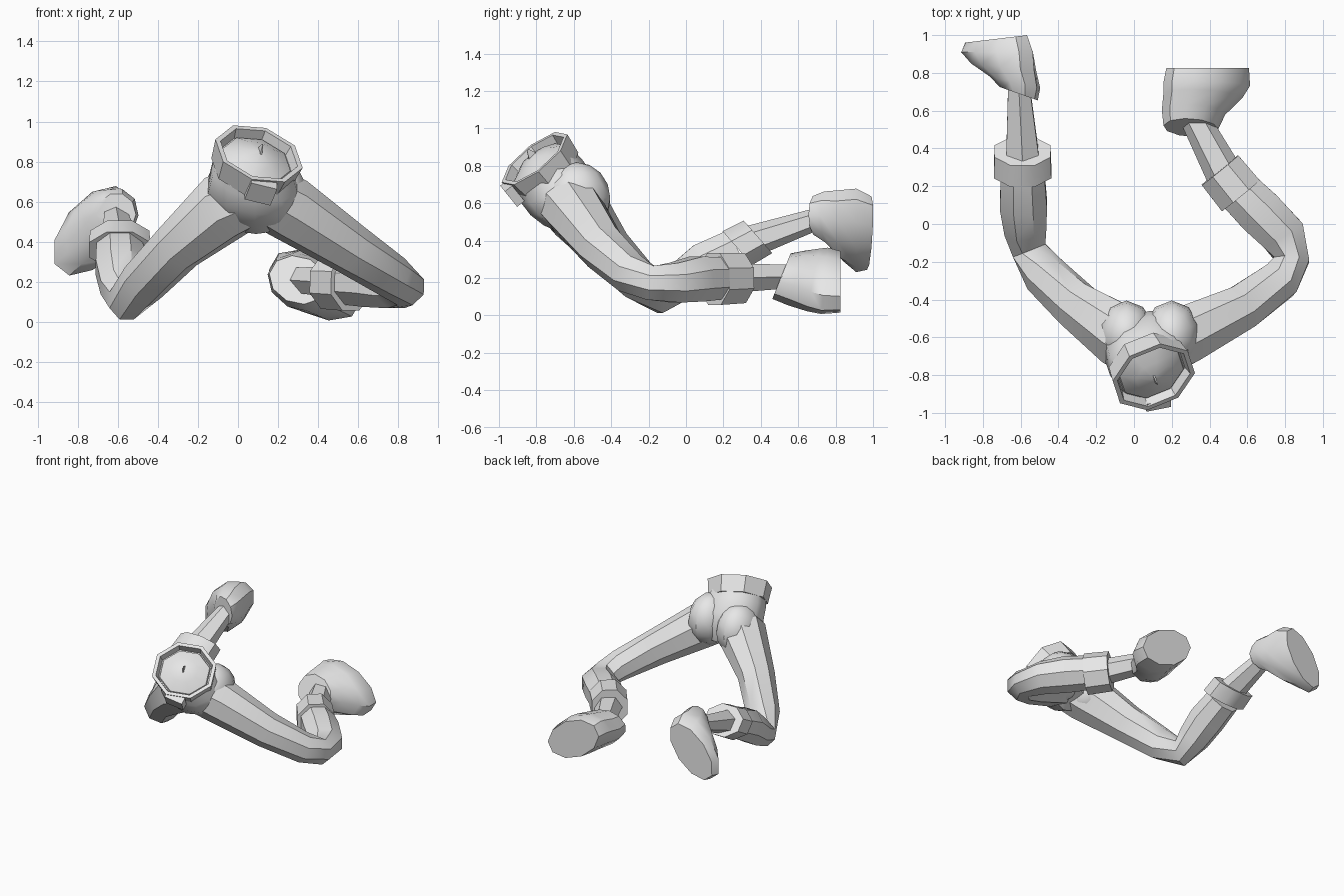
import bpy, bmesh, math
from mathutils import Vector, Matrix

cube = bpy.data.objects.get("Cube")
if cube:
    bpy.data.objects.remove(cube)

grey = bpy.data.materials.new("plain_grey")
grey.use_nodes = True
grey.diffuse_color = (0.8, 0.8, 0.8, 1)
grey.node_tree.nodes["Principled BSDF"].inputs["Base Color"].default_value = (0.8, 0.8, 0.8, 1)


def finish(name, bm):
    bmesh.ops.recalc_face_normals(bm, faces=bm.faces)
    mesh = bpy.data.meshes.new(name)
    bm.to_mesh(mesh)
    bm.free()
    mesh.materials.append(grey)
    obj = bpy.data.objects.new(name, mesh)
    bpy.context.collection.objects.link(obj)
    bpy.ops.object.select_all(action="DESELECT")
    obj.select_set(True)
    bpy.context.view_layer.objects.active = obj
    bpy.ops.object.shade_smooth_by_angle(angle=math.radians(40))


def loft(name, sections, sides, u_ref, normals=None):
    """Skin rings (x, y, z, radius_u, radius_v); normals blend between two ends."""
    bm = bmesh.new()
    centers = [Vector(s[:3]) for s in sections]
    last = len(sections) - 1
    rings = []
    for i, s in enumerate(sections):
        if normals:
            n = Vector(normals[0]).lerp(Vector(normals[1]), i / last).normalized()
        else:
            n = Vector()
            if i > 0:
                n += (centers[i] - centers[i - 1]).normalized()
            if i < last:
                n += (centers[i + 1] - centers[i]).normalized()
            n.normalize()
        u = Vector(u_ref)
        u = (u - n * u.dot(n)).normalized()
        v = n.cross(u)
        ring = []
        for k in range(sides):
            a = math.tau * (k + 0.5) / sides
            ring.append(bm.verts.new(centers[i] + u * s[3] * math.cos(a) + v * s[4] * math.sin(a)))
        rings.append(ring)
    for a, b in zip(rings, rings[1:]):
        for k in range(sides):
            j = (k + 1) % sides
            bm.faces.new((a[k], a[j], b[j], b[k]))
    bm.faces.new(rings[0])
    bm.faces.new(rings[-1])
    finish(name, bm)


# Waist frame: axis leans forward, up and to the left
axis = Vector((0.3, -0.6, 0.74)).normalized()
back = Vector((0, 0.78, 0.63)).normalized()
across = back.cross(axis)
waist = Vector((0.105, -0.81, 0.84))


def waist_ring(height, radius, squash=0.94):
    return (*(waist + axis * height), radius, radius * squash)


# Pelvis
loft("pelvis", [(0.09, -0.775, 0.8, 0.2, 0.185), (0.085, -0.72, 0.72, 0.23, 0.2),
                (0.085, -0.66, 0.64, 0.25, 0.2), (0.085, -0.61, 0.56, 0.2, 0.17),
                (0.09, -0.57, 0.48, 0.1, 0.1)], 10, (1, 0, 0), (axis, (0, -0.4, 0.9)))

# Belt with a thin open rim
loft("belt", [waist_ring(-0.12, 0.215), waist_ring(0, 0.232),
              waist_ring(0, 0.205), waist_ring(-0.07, 0.19)],
     8, (1, 0, 0.35), (axis, axis))

# Domed waist cap with a small pointed fin
loft("waist_cap", [waist_ring(-0.08, 0.195), waist_ring(-0.04, 0.18),
                   waist_ring(0.0, 0.1), waist_ring(0.02, 0.02)],
     8, (1, 0, 0.35), (axis, axis))
loft("cap_fin", [waist_ring(0.0, 0.008, 6), waist_ring(0.06, 0.003, 3)],
     4, (1, 0, 0.3), (axis, axis))

# Belt buckle
bm = bmesh.new()
bmesh.ops.create_cube(bm, size=1)
frame = Matrix((across, back, axis)).transposed().to_4x4()
place = waist - back * 0.21 - axis * 0.065 + across * 0.03
bm.transform(Matrix.Translation(place) @ frame @ Matrix.Diagonal((0.135, 0.05, 0.11, 1)))
finish("belt_buckle", bm)

# Buttocks
for side, x, z in (("left", 0.2, 0.63), ("right", -0.04, 0.61)):
    bm = bmesh.new()
    bmesh.ops.create_uvsphere(bm, u_segments=10, v_segments=8, radius=0.18)
    bm.transform(Matrix.Translation((x, -0.585, z)) @ Matrix.Diagonal((0.83, 1, 1.05, 1)))
    finish(side + "_buttock", bm)

# Trouser legs, each bent at the knee
loft("left_leg", [(0.14, -0.66, 0.63, 0.16, 0.16), (0.25, -0.6, 0.57, 0.165, 0.165),
                  (0.56, -0.45, 0.365, 0.13, 0.13), (0.77, -0.3, 0.225, 0.11, 0.115),
                  (0.835, -0.19, 0.175, 0.1, 0.1), (0.79, -0.06, 0.175, 0.115, 0.13),
                  (0.67, 0.06, 0.195, 0.13, 0.135), (0.54, 0.19, 0.2, 0.12, 0.125)],
     8, (0, 0, 1))
loft("right_leg", [(0.07, -0.66, 0.64, 0.16, 0.17), (-0.06, -0.6, 0.58, 0.175, 0.185),
                   (-0.3, -0.435, 0.375, 0.13, 0.14), (-0.47, -0.27, 0.2, 0.12, 0.12),
                   (-0.555, -0.14, 0.11, 0.1, 0.105), (-0.575, -0.03, 0.18, 0.12, 0.11),
                   (-0.585, 0.1, 0.275, 0.135, 0.125), (-0.59, 0.27, 0.36, 0.125, 0.115)],
     8, (1, 0, 0))

# Shin cuffs
loft("left_cuff", [(0.565, 0.15, 0.195, 0.15, 0.14), (0.455, 0.285, 0.2, 0.145, 0.135)],
     8, (0, 0, 1))
loft("right_cuff", [(-0.59, 0.275, 0.36, 0.165, 0.13), (-0.59, 0.385, 0.42, 0.16, 0.125)],
     8, (1, 0, 0), ((0, 0.75, 0.66), (0, 0.75, 0.66)))

# Narrow ankles
loft("left_ankle", [(0.49, 0.24, 0.2, 0.09, 0.1), (0.31, 0.58, 0.21, 0.07, 0.075)],
     6, (0, 0, 1))
loft("right_ankle", [(-0.59, 0.36, 0.4, 0.1, 0.085), (-0.61, 0.74, 0.53, 0.065, 0.055)],
     6, (1, 0, 0))

# Boots, lofted from shaft opening to flat sole
loft("left_boot", [(0.3, 0.51, 0.21, 0.15, 0.125), (0.315, 0.59, 0.2, 0.175, 0.145),
                   (0.365, 0.68, 0.19, 0.225, 0.15), (0.385, 0.74, 0.185, 0.25, 0.15),
                   (0.39, 0.825, 0.18, 0.24, 0.135)],
     10, (0.87, 0, -0.5), ((0, 1, -0.4), (0, 1, 0)))
loft("right_boot", [(-0.61, 0.69, 0.535, 0.11, 0.105), (-0.63, 0.75, 0.525, 0.15, 0.13),
                    (-0.69, 0.83, 0.48, 0.215, 0.15), (-0.725, 0.91, 0.455, 0.26, 0.15),
                    (-0.73, 0.98, 0.44, 0.23, 0.125)],
     10, (-0.62, 0, -0.79), ((0.35, 1, 0), (-0.12, 1, 0)))
